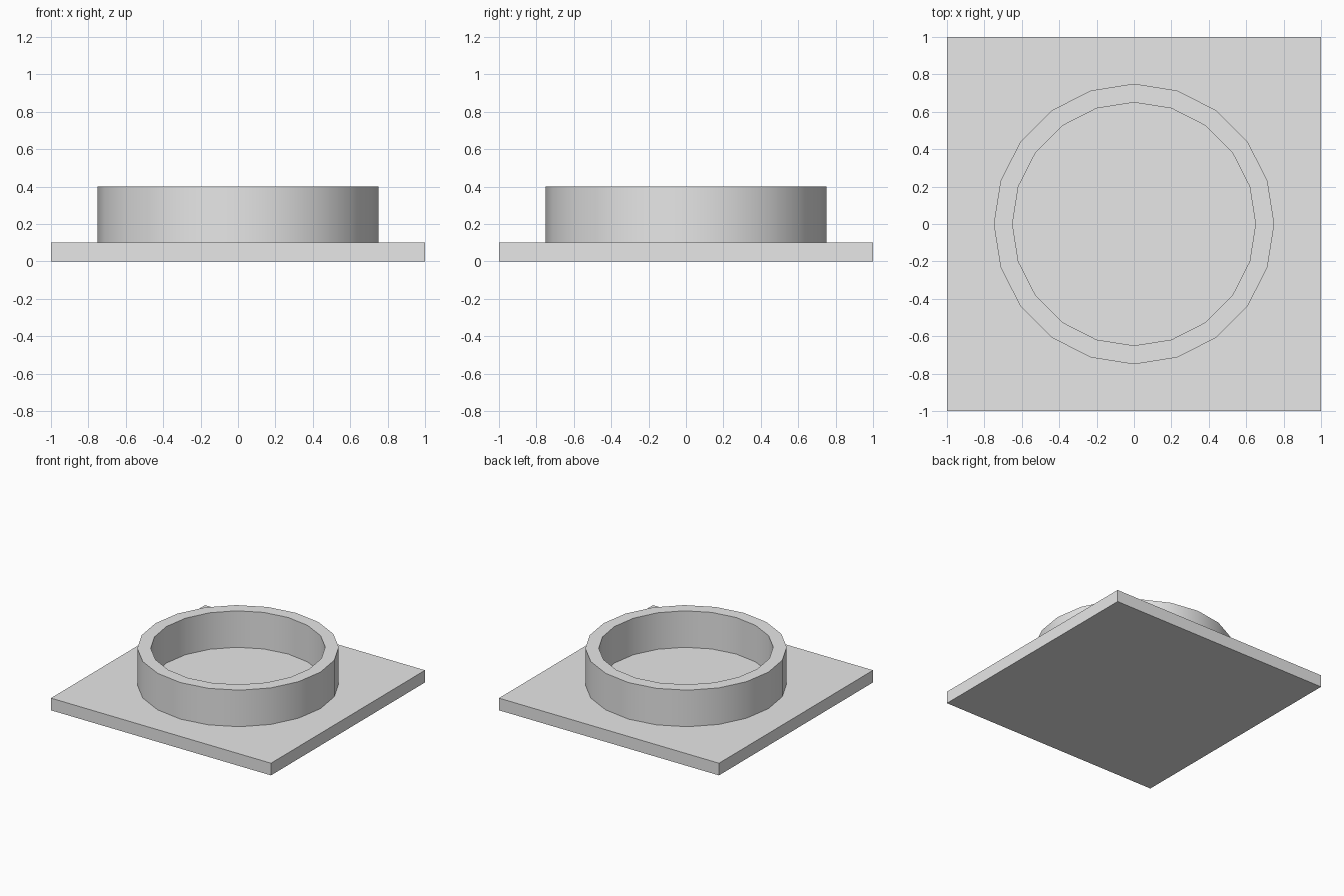
import bpy
import bmesh
from math import radians
from mathutils import Matrix, Vector

default_cube = bpy.data.objects.get("Cube")
if default_cube:
    bpy.data.objects.remove(default_cube, do_unlink=True)

PLATE_SIZE, PLATE_TOP = 2.0, 0.1
RING_OUTER, RING_INNER, RING_TOP = 0.75, 0.65, 0.4
SIDES = 20

grey = bpy.data.materials.new("light_grey")
grey.use_nodes = True
colour = (0.8, 0.8, 0.8, 1)
grey.diffuse_color = colour
grey.node_tree.nodes["Principled BSDF"].inputs["Base Color"].default_value = colour


def add_object(name, bm):
    bmesh.ops.recalc_face_normals(bm, faces=bm.faces)
    mesh = bpy.data.meshes.new(name)
    bm.to_mesh(mesh)
    bm.free()
    mesh.materials.append(grey)
    obj = bpy.data.objects.new(name, mesh)
    bpy.context.collection.objects.link(obj)
    return obj


# Square base plate
bm = bmesh.new()
bmesh.ops.create_cube(bm, size=1, matrix=Matrix.Translation((0, 0, PLATE_TOP / 2))
                      @ Matrix.Diagonal((PLATE_SIZE, PLATE_SIZE, PLATE_TOP, 1)))
add_object("base_plate", bm)

# Raised ring: a rectangular wall section spun around the vertical axis
bm = bmesh.new()
section = [(RING_INNER, PLATE_TOP), (RING_OUTER, PLATE_TOP),
           (RING_OUTER, RING_TOP), (RING_INNER, RING_TOP)]
verts = [bm.verts.new((r, 0, z)) for r, z in section]
edges = [bm.edges.new((verts[i - 1], verts[i])) for i in range(len(verts))]
bmesh.ops.spin(bm, geom=verts + edges, cent=Vector(), axis=(0, 0, 1),
               angle=radians(360), steps=SIDES, use_merge=True)
bmesh.ops.remove_doubles(bm, verts=bm.verts, dist=0.001)
ring = add_object("ring_wall", bm)

# Smooth the curved walls, keeping the rim edges sharp
bpy.ops.object.select_all(action='DESELECT')
ring.select_set(True)
bpy.context.view_layer.objects.active = ring
bpy.ops.object.shade_smooth_by_angle(angle=radians(30))
